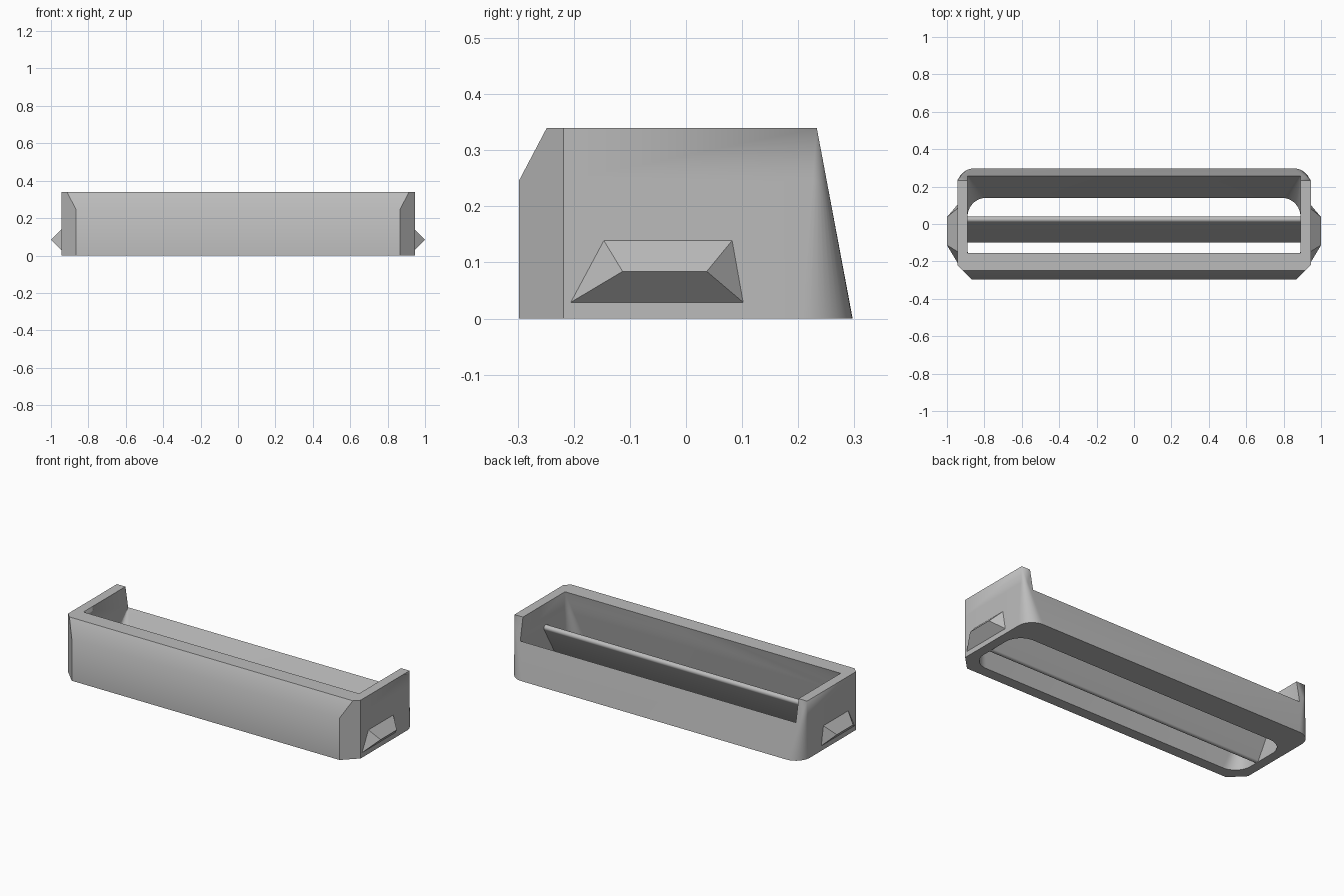
import bpy, bmesh, math

if "Cube" in bpy.data.objects:
    bpy.data.objects.remove(bpy.data.objects["Cube"])

grey = bpy.data.materials.new("plain grey")
grey.use_nodes = True
grey.diffuse_color = (0.5, 0.5, 0.5, 1)
grey.node_tree.nodes["Principled BSDF"].inputs["Base Color"].default_value = (0.5, 0.5, 0.5, 1)


def arc(cx, cy, r, start, steps=10):
    """Quarter circle, counter-clockwise from the start angle."""
    return [(cx + r * math.cos(start + math.pi / 2 * i / steps),
             cy + r * math.sin(start + math.pi / 2 * i / steps)) for i in range(steps + 1)]


def rounded_ring(half, front, back, r_front, r_back):
    """Rectangle outline with separate front and back corner radii."""
    return (arc(half - r_back, back - r_back, r_back, 0)
            + arc(r_back - half, back - r_back, r_back, math.pi / 2)
            + arc(r_front - half, front + r_front, r_front, math.pi)
            + arc(half - r_front, front + r_front, r_front, math.pi * 1.5))


def shell_ring(back, r, front, chamfer):
    """Outline with rounded back corners and chamfered front corners."""
    half = 0.945
    return (arc(half - r, back - r, r, 0) + arc(r - half, back - r, r, math.pi / 2)
            + [(-half, front + chamfer), (chamfer - half, front),
               (half - chamfer, front), (half, front + chamfer)])


def loft(name, rings):
    """Closed solid through rings of 3D points."""
    bm = bmesh.new()
    loops = [[bm.verts.new(p) for p in ring] for ring in rings]
    n = len(loops[0])
    for a, b in zip(loops, loops[1:]):
        for i in range(n):
            j = (i + 1) % n
            bm.faces.new((a[i], a[j], b[j], b[i]))
    bm.faces.new(loops[0][::-1])
    bm.faces.new(loops[-1])
    bmesh.ops.remove_doubles(bm, verts=bm.verts, dist=1e-5)
    bmesh.ops.recalc_face_normals(bm, faces=bm.faces)
    mesh = bpy.data.meshes.new(name)
    bm.to_mesh(mesh)
    bm.free()
    mesh.materials.append(grey)
    obj = bpy.data.objects.new(name, mesh)
    bpy.context.collection.objects.link(obj)
    return obj


def at_height(ring, z):
    return [(x, y, z) for x, y in ring]


def select_only(obj):
    bpy.ops.object.select_all(action='DESELECT')
    obj.select_set(True)
    bpy.context.view_layer.objects.active = obj


# Outer shell: leaning back wall, bevelled front top edge
HEIGHT = 0.34
back_at = lambda z: 0.297 - 0.064 * z / HEIGHT
corner_at = lambda z: 0.09 * (1 - z / HEIGHT)
frame = loft("frame", [
    at_height(shell_ring(back_at(z), corner_at(z), front, chamfer), z)
    for z, front, chamfer in ((0, -0.298, 0.08), (0.245, -0.298, 0.08), (HEIGHT, -0.248, 0.03))])

# Slanted opening: rounded at the bottom, square above, breaking through the back wall
NOTCH = 0.212


def opening_ring(z):
    level = max(z, 0)
    return at_height(rounded_ring(0.89, -0.235 + 0.08 * level / HEIGHT, 0.14 + 0.56 * level,
                                  max(0, 0.1 * (1 - level / HEIGHT)),
                                  max(0, 0.1 * (1 - level / NOTCH))), z)


opening = loft("opening_cutter", [opening_ring(z) for z in (-0.05, 0, NOTCH, HEIGHT, 0.4)])
opening.hide_render = True
cut = frame.modifiers.new("opening", 'BOOLEAN')
cut.operation = 'DIFFERENCE'
cut.solver = 'EXACT'
cut.object = opening
select_only(frame)
bpy.ops.object.modifier_apply(modifier=cut.name)
bpy.data.objects.remove(opening)

# Slanted crossbar with rounded edges
radius, low, high = 0.016, (-0.084, 0.016), (0.024, 0.2)
lean = math.atan2(high[1] - low[1], high[0] - low[0])
section = (arc(*high, radius, lean - math.pi / 2) + arc(*high, radius, lean)
           + arc(*low, radius, lean + math.pi / 2) + arc(*low, radius, lean + math.pi))
crossbar = loft("crossbar", [[(x, y, z) for y, z in section] for x in (-0.9, 0.9)])

# Wedge-shaped side catches
base = [(-0.207, 0.028), (0.103, 0.028), (0.083, 0.14), (-0.147, 0.14)]
ridge = [(-0.113, 0.084), (0.037, 0.084), (0.037, 0.084), (-0.113, 0.084)]


def catch(name, side):
    bm = bmesh.new()
    outer = [bm.verts.new((side, y, z)) for y, z in ridge[:2]]
    inner = [bm.verts.new((side * 0.944, y, z)) for y, z in base]
    a, b, c, d = inner
    e, f = outer
    for face in ((a, b, f, e), (b, c, f), (c, d, e, f), (d, a, e), (d, c, b, a)):
        bm.faces.new(face)
    bmesh.ops.recalc_face_normals(bm, faces=bm.faces)
    mesh = bpy.data.meshes.new(name)
    bm.to_mesh(mesh)
    bm.free()
    mesh.materials.append(grey)
    bpy.context.collection.objects.link(bpy.data.objects.new(name, mesh))


catch("left_catch", 1)
catch("right_catch", -1)

# Smooth rounded corners, keep creases sharp
for obj in (frame, crossbar):
    select_only(obj)
    bpy.ops.object.shade_smooth_by_angle(angle=math.radians(30))
